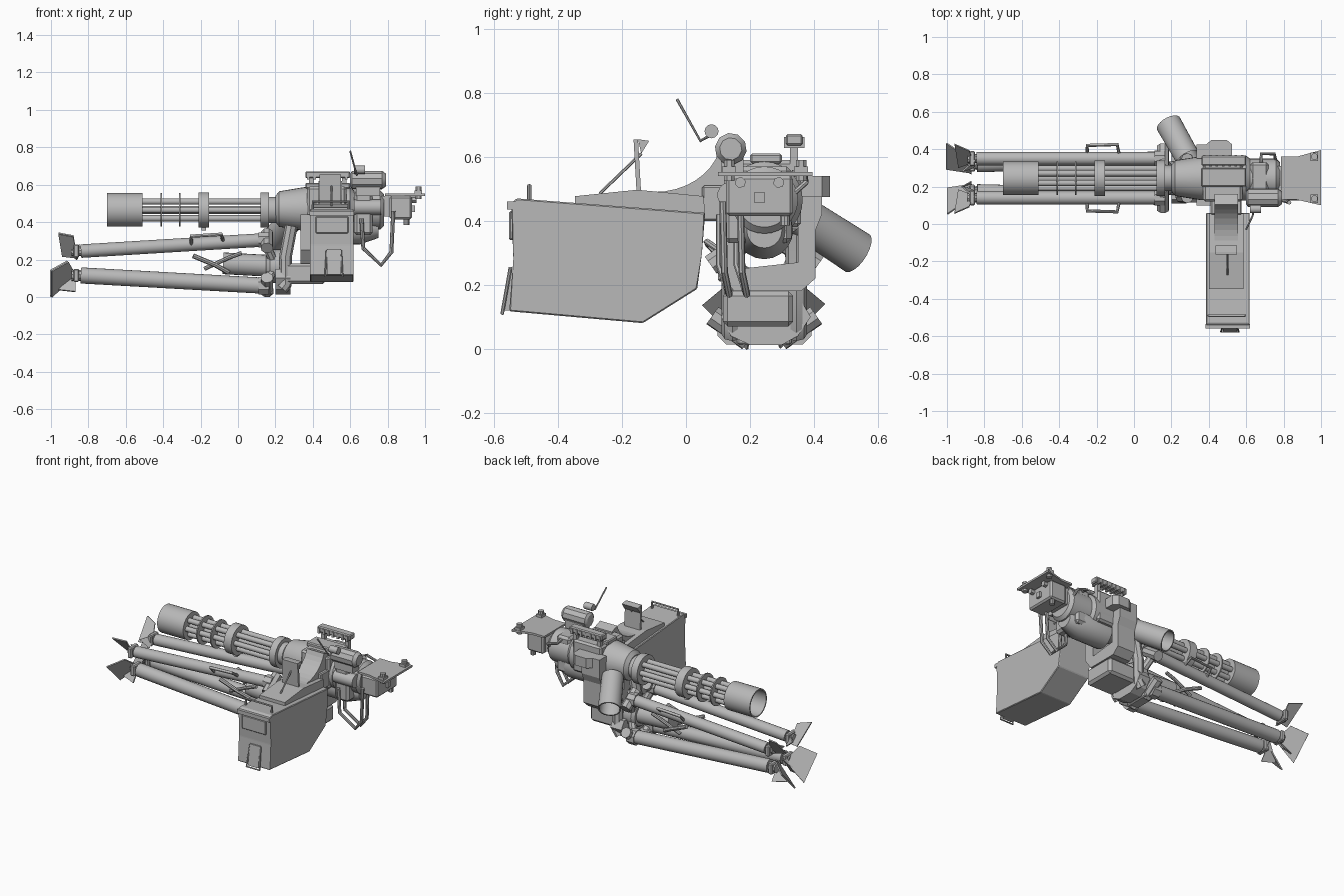
import bpy, bmesh, math
from mathutils import Vector

if "Cube" in bpy.data.objects:
    bpy.data.objects.remove(bpy.data.objects["Cube"])

grey = bpy.data.materials.new("gunmetal grey")
grey.diffuse_color = (0.48, 0.48, 0.48, 1)
grey.use_nodes = True
grey.node_tree.nodes["Principled BSDF"].inputs["Base Color"].default_value = grey.diffuse_color
CY, CZ = 0.245, 0.465          # barrel axis


def finish(name, bm, smooth=True):
    bmesh.ops.recalc_face_normals(bm, faces=bm.faces)
    me = bpy.data.meshes.new(name)
    bm.to_mesh(me)
    bm.free()
    return add(name, me, smooth)


def add(name, me, smooth=True):
    me.materials.clear()
    me.materials.append(grey)
    ob = bpy.data.objects.new(name, me)
    bpy.context.collection.objects.link(ob)
    if smooth:
        bpy.context.view_layer.objects.active = ob
        bpy.ops.object.select_all(action='DESELECT')
        ob.select_set(True)
        bpy.ops.object.shade_smooth_by_angle(angle=math.radians(35))
    return ob


def lathe(name, origin, axis, profile, n=24, closed=False):
    """Spin (distance, radius) pairs around an axis; closed makes an open pipe."""
    o, d = Vector(origin), Vector(axis).normalized()
    u = d.orthogonal().normalized()
    w = d.cross(u)
    bm = bmesh.new()
    rings = []
    for t, r in profile:
        angs = [2 * math.pi * (i + 0.5) / n for i in range(n)]
        rings.append([bm.verts.new(o + d * t + (u * math.cos(a) + w * math.sin(a)) * r) for a in angs])
    pairs = list(zip(rings, rings[1:])) + ([(rings[-1], rings[0])] if closed else [])
    for a, b in pairs:
        for i in range(n):
            bm.faces.new((a[i], a[(i + 1) % n], b[(i + 1) % n], b[i]))
    if not closed:
        bm.faces.new(rings[0])
        bm.faces.new(rings[-1])
    return finish(name, bm)


def rod(name, a, b, r, n=16):
    d = Vector(b) - Vector(a)
    return lathe(name, a, d, [(0, r), (d.length, r)], n)


def prism(name, pts, lo, hi, axis='x', bevel=0):
    """Extrude a profile: (y,z) along x, (x,z) along y, (x,y) along z."""
    k = 'xyz'.index(axis)
    bm = bmesh.new()
    ends = []
    for c in (lo, hi):
        ring = []
        for p in pts:
            v = list(p)
            v.insert(k, c)
            ring.append(bm.verts.new(v))
        ends.append(ring)
        bm.faces.new(ring)
    n = len(pts)
    for i in range(n):
        bm.faces.new((ends[0][i], ends[0][(i + 1) % n], ends[1][(i + 1) % n], ends[1][i]))
    if bevel:
        bmesh.ops.bevel(bm, geom=bm.edges[:], offset=bevel, segments=1, affect='EDGES')
    return finish(name, bm, False)


def box(name, x, y, z, bevel=0):
    return prism(name, [(y[0], z[0]), (y[1], z[0]), (y[1], z[1]), (y[0], z[1])], x[0], x[1], 'x', bevel)


def tube(name, pts, r):
    cu = bpy.data.curves.new(name, 'CURVE')
    cu.dimensions, cu.bevel_depth, cu.bevel_resolution, cu.use_fill_caps = '3D', r, 2, True
    sp = cu.splines.new('POLY')
    sp.points.add(len(pts) - 1)
    for p, q in zip(sp.points, pts):
        p.co = (*q, 1)
    tmp = bpy.data.objects.new(name + " path", cu)
    bpy.context.collection.objects.link(tmp)
    bpy.context.view_layer.update()
    me = bpy.data.meshes.new_from_object(tmp.evaluated_get(bpy.context.evaluated_depsgraph_get()))
    bpy.data.objects.remove(tmp)
    return add(name, me)


def plate(name, pts, thick=0.008):
    bm = bmesh.new()
    f = bm.faces.new([bm.verts.new(p) for p in pts])
    f.normal_update()
    off = f.normal * thick
    new = bmesh.ops.extrude_face_region(bm, geom=[f])
    bmesh.ops.translate(bm, vec=off, verts=[v for v in new['geom'] if isinstance(v, bmesh.types.BMVert)])
    return finish(name, bm, False)


X = (1, 0, 0)
# Rotary barrels, clamps and open muzzle shroud
lathe("muzzle_shroud", (-0.7, CY, CZ), X, [(0, .09), (.19, .09), (.19, .03), (.175, .03), (.175, .082), (0, .082)], 32, True)
for i in range(6):
    a = math.pi * i / 3
    y, z = CY + .052 * math.cos(a), CZ + .052 * math.sin(a)
    rod("barrel", (-0.6, y, z), (0.2, y, z), 0.017, 12)
rod("barrel_core", (-0.52, CY, CZ), (0.2, CY, CZ), 0.022)
for x0, x1, r in ((-.415, -.407, .09), (-.315, -.307, .09), (-.21, -.155, .095), (.12, .165, .095), (.165, .205, .07)):
    lathe("barrel_clamp", (x0, CY, CZ), X, [(0, r), (x1 - x0, r)], 32)
box("clamp_lug", (-.195, -.17), (CY - .015, CY + .015), (CZ - .11, CZ - .09))

# Receiver
lathe("receiver_front", (.2, CY, CZ + .005), X, [(0, .07), (.02, .095), (.16, .118), (.26, .118)], 28)
lathe("receiver_rear", (.42, CY, CZ), X, [(0, .12), (.18, .12), (.2, .105), (.34, .105), (.36, .085)], 28)
box("receiver_block", (.37, .58), (.12, .36), (.38, .59), .012)
lathe("drive_motor", (.45, CY, .37), X, [(0, .09), (.2, .09), (.3, .055)], 20)
box("gearbox", (.62, .72), (.12, .33), (.33, .57), .015)
rod("side_motor", (.62, .14, .48), (.765, .14, .48), .042)
box("top_cover", (.36, .6), (.2, .3), (.58, .61), .006)

# Ribbed top rail with posts
box("carry_rail", (.36, .6), (.312, .365), (.635, .672), .006)
for x in (.38, .555):
    box("rail_post", (x, x + .025), (.325, .35), (.53, .64))
for i in range(7):
    box("rail_rib", (.368 + i * .034, .382 + i * .034), (.307, .37), (.628, .662))

# Sight drum with thin rod
lathe("sight_drum", (.6, .14, .625), X, [(0, .035), (.01, .05), (.17, .05), (.19, .035)], 10)
box("drum_bracket", (.63, .76), (.11, .18), (.54, .6))
tube("sight_rod", [(.6, -.028, .78), (.635, .045, .65), (.64, .08, .67)], .005)
lathe("sight_ring", (.62, .08, .68), X, [(0, .022), (.06, .022)], 12)

# Spent case pipe, open at its end
d = Vector((-.105, .185, -.12))
lathe("case_pipe", (.29, .35, .42), d, [(0, .066), (d.length, .07), (d.length, .062), (.02, .058)], 20, True)

# Rear grip plate and housing
prism("grip_plate", [(.785, .13), (.87, .13), (1, .1), (1, .395), (.87, .36), (.785, .36)], .54, .553, 'z')
box("grip_housing", (.81, .93), (.125, .335), (.415, .54), .01)
box("rear_link", (.75, .83), (.18, .31), (.43, .54))
for y in (.135, .36):
    rod("plate_bolt", (.965, y, .525), (.965, y, .59), .018, 8)
    box("bolt_base", (.945, .985), (y - .022, y + .022), (.55, .57))
rod("trigger_post", (.9, .31, .385), (.9, .31, .5), .016, 10)
for y in (.17, .29):
    rod("rear_bolt", (.925, y, .52), (.955, y, .52), .018, 6)
box("trigger_button", (.925, .945), (.215, .245), (.455, .49))
for y in (.105, .16):
    tube("guard_loop", [(.66, y, .42), (.67, y, .26), (.765, y + .03, .17), (.82, y + .015, .24), (.83, y + .01, .46)], .011)
tube("cable", [(.68, .33, .55), (.68, .375, .54), (.75, .375, .52), (.76, .33, .48)], .009)

# Ammunition can, lid, latches and handle
prism("ammo_can", [(-.53, .47), (.06, .425), (.05, .3), (.035, .187), (-.135, .08), (-.553, .117), (-.54, .28), (-.547, .455)],
      .385, .618, 'x', .004)
prism("can_lid", [(-.347, .45), (-.347, .477), (-.153, .497), (.055, .477), (.06, .42)], .4, .585)
box("can_rim", (.383, .62), (-.56, -.535), (.435, .46))
box("front_panel", (.415, .59), (-.553, -.54), (.34, .43), .004)
prism("latch_body", [(-.545, .12), (-.545, .255), (-.555, .255), (-.575, .12)], .475, .55)
tube("latch_loop", [(.475, -.55, .25), (.465, -.575, .11), (.56, -.575, .11), (.55, -.55, .25)], .006)
tube("can_handle", [(.4, -.49, .46), (.4, -.49, .51), (.59, -.49, .51), (.59, -.49, .46)], .007)
# Curved feed chute and open flap
outer = [(-.1 + .21 * math.sin(a), .66 - .17 * math.cos(a)) for a in [math.pi / 2 * i / 8 * .85 for i in range(9)]]
prism("feed_chute", outer + [(.16, .6), (.16, .5), (.06, .46), (-.1, .47)], .43, .555)
box("chute_mouth", (.41, .575), (.05, .14), (.4, .51), .006)
plate("chute_flap", [(.435, -.14, .48), (.55, -.14, .48), (.55, -.15, .655), (.435, -.15, .655)], .014)
prism("flap_hinge", [(-.15, .655), (-.115, .65), (-.14, .61)], .435, .55)
rod("flap_strut", (.5, -.27, .485), (.5, -.14, .61), .005, 6)

# Yoke and pintle
prism("yoke", [(.1, .25), (.15, .18), (.36, .18), (.405, .22), (.405, .37), (.425, .42), (.425, .54), (.35, .54), (.35, .27),
               (.17, .25), (.17, .44), (.1, .44)], .335, .465)
prism("yoke_cap", [(.385, .36), (.385, .425), (.415, .45), (.495, .45), (.525, .425), (.525, .36)], .475, .54, 'z')
box("pintle_block", (.25, .47), (.115, .335), (.07, .18), .015)
prism("base_shell", [(.11, .1), (.14, .04), (.2, .012), (.3, .012), (.35, .04), (.39, .1), (.36, .15), (.13, .15)], .2, .28)
rod("center_column", (-.08, CY, .18), (.28, CY, .16), .058, 20)
for s in (-1, 1):
    y = CY + s * .1
    tube("cradle_arm", [(.235, y, .045), (.255, y, .07), (.255, y, .22), (.285, y, .38)], .034)

# Tripod hub and four folded legs
lathe("tripod_hub", (.15, CY, .165), X, [(0, .075), (.02, .09), (.09, .09), (.11, .075)], 12)
for s in (-1, 1):
    for off, off2, za, zb, r in ((.105, .105, .245, .305, .036), (.075, .1, .115, .06, .043)):
        a, b = Vector((-.84, CY + s * off, za)), Vector((.14, CY + s * off2, zb))
        y = a.y
        rod("leg", a, b, r, 20)
        rod("leg_collar", b - Vector((.03, 0, 0)), b + Vector((.025, 0, 0)), r + .008, 8)
        rod("leg_tip", a - Vector((.05, 0, 0)), a, r * .7, 10)
        box("foot_knuckle", (-.88, -.85), (y - .04, y + .04), (za - .035, za + .035), .006)
        # hinge barrels splay outward from the hub
        t = Vector((0, s * .05, .035 if zb < .2 else -.035))
        rod("leg_pivot", Vector((.155, b.y, zb)) - t, Vector((.155, b.y, zb)) + t * 1.25, .034, 8)
        rod("hub_spoke", b, (.2, CY + s * .04, .165), .025, 8)
box("bottom_clamp", (.12, .19), (.16, .33), (.012, .05), .006)

# Spade feet, leg handles and braces on both sides
for s in (-1, 1):
    def at(x, y, z):
        return (x, CY + s * y, z)
    plate("lower_spade", [at(-.87, .03, .12), at(-.91, .13, .19), at(-1, .19, .14), at(-1, .05, .0)])
    plate("spade_web", [at(-.87, .02, .14), at(-.87, .1, .03), at(-.96, .07, .04)])
    plate("upper_spade", [at(-.86, .09, .21), at(-.88, .15, .325), at(-.96, .185, .34), at(-.94, .06, .22)])
    plate("upper_web", [at(-.85, .1, .28), at(-.92, .04, .25), at(-.86, .06, .2)])
    tube("leg_handle", [at(-.25, .13, .28), at(-.25, .175, .325), at(-.09, .18, .335), at(-.08, .13, .3)], .01)
    tube("leg_brace", [at(-.24, .09, .22), at(-.12, .08, .17), at(-.05, .05, .13)], .013)
    tube("brace_link", [at(-.18, .07, .15), at(-.05, .08, .21), at(.02, .08, .235)], .011)
